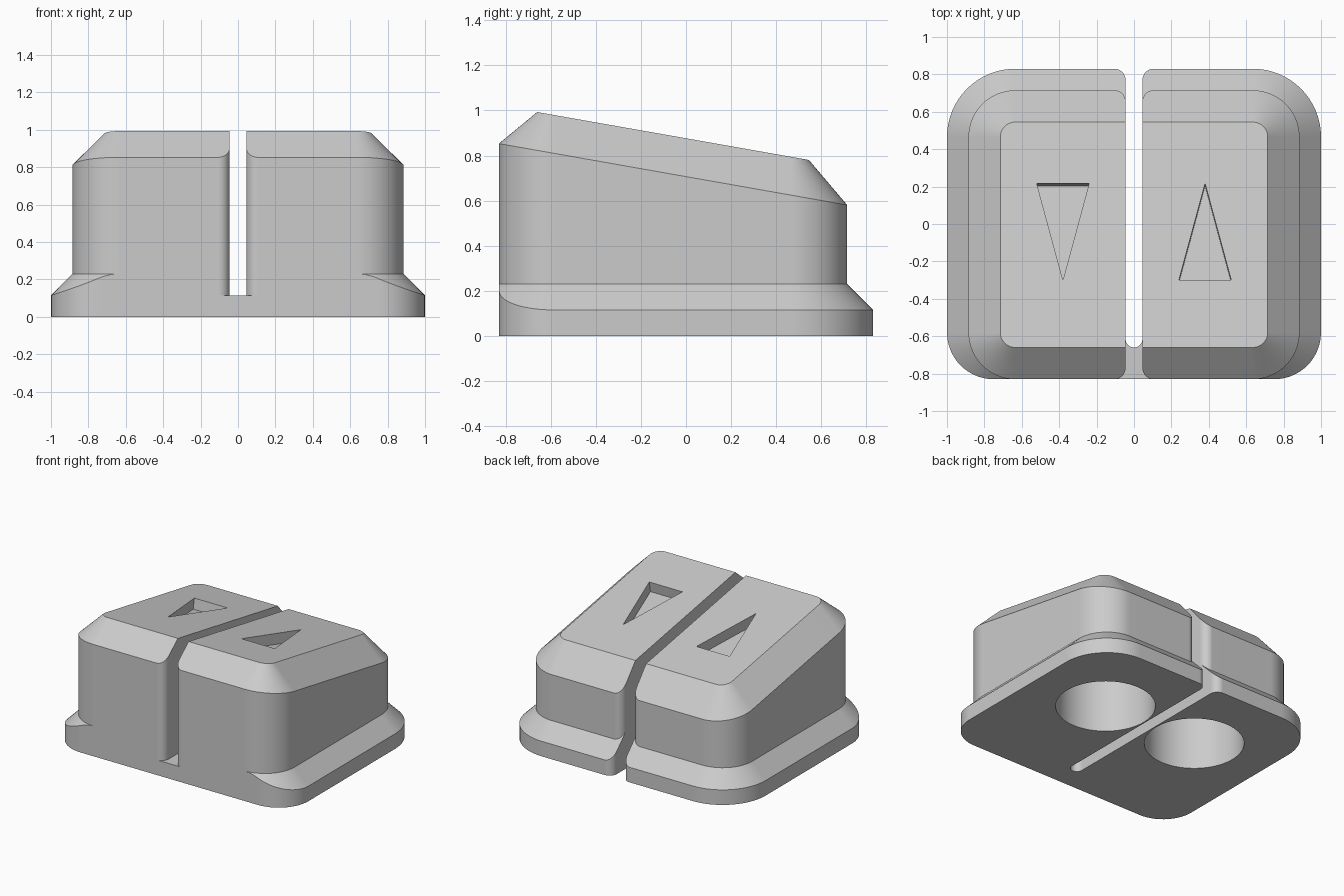
import bpy
import bmesh
from math import sin, cos, pi, radians, sqrt, tan
from mathutils import Vector

cube = bpy.data.objects.get("Cube")
if cube:
    bpy.data.objects.remove(cube, do_unlink=True)

grey = bpy.data.materials.new("light grey")
grey.use_nodes = True
grey.diffuse_color = (0.6, 0.6, 0.6, 1)
grey.node_tree.nodes["Principled BSDF"].inputs["Base Color"].default_value = (0.6, 0.6, 0.6, 1)

# Main dimensions
FRONT, BACK, RIM = -0.83, 0.715, 0.115
GAP, FILLET = 0.045, 0.06
CORNER_X, CORNER_FRONT, CORNER_BACK = 0.635, -0.58, 0.465
WALL_R, BEVEL = 0.25, 0.17
FLANGE_TOP = 0.23
TILT = radians(10)
STEPS = 16


def roof(y):
    """Height of the sloping top face."""
    return 0.993 - tan(TILT) * (y + 0.66)


def arc(cx, cy, r, start, end, steps=STEPS):
    for i in range(steps + 1):
        a = radians(start + (end - start) * i / steps)
        yield cx + r * cos(a), cy + r * sin(a)


def make_object(name, rings):
    """Skin a stack of closed rings and cap both ends."""
    bm = bmesh.new()
    loops = [[bm.verts.new(p) for p in ring] for ring in rings]
    n = len(loops[0])
    for low, high in zip(loops, loops[1:]):
        for i in range(n):
            j = (i + 1) % n
            bm.faces.new((low[i], low[j], high[j], high[i]))
    bm.faces.new(loops[0])
    bm.faces.new(loops[-1])
    bmesh.ops.remove_doubles(bm, verts=bm.verts, dist=0.0002)
    bmesh.ops.recalc_face_normals(bm, faces=bm.faces)
    mesh = bpy.data.meshes.new(name)
    bm.to_mesh(mesh)
    bm.free()
    mesh.materials.append(grey)
    obj = bpy.data.objects.new(name, mesh)
    bpy.context.collection.objects.link(obj)
    return obj


def prism(name, points, z0, z1):
    return make_object(name, [[(x, y, z) for x, y in points] for z in (z0, z1)])


def select(obj):
    bpy.ops.object.select_all(action="DESELECT")
    obj.select_set(True)
    bpy.context.view_layer.objects.active = obj


def cut(obj, cutter):
    mod = obj.modifiers.new("cut", "BOOLEAN")
    mod.operation = "DIFFERENCE"
    mod.solver = "EXACT"
    mod.object = cutter
    select(obj)
    bpy.ops.object.modifier_apply(modifier=mod.name)
    bpy.data.objects.remove(cutter, do_unlink=True)


def finish(obj):
    select(obj)
    bpy.ops.object.shade_smooth_by_angle(angle=radians(25))
    mod = obj.modifiers.new("even shading", "WEIGHTED_NORMAL")
    mod.keep_sharp = True


def half_rings():
    """Rings of one half, from the foot up to the sloping top."""
    foot, rim, wall, shoulder, top = [], [], [], [], []

    def add(w, b, t, rim_z, wall_z, inset=0):
        foot.append((*b, 0))
        rim.append((*b, rim_z))
        wall.append((*w, wall_z))
        shoulder.append((*w, roof(w[1]) - BEVEL + inset))
        top.append((*t, roof(t[1])))

    # Front edge of the gap
    for x, y in arc(GAP + FILLET, FRONT + FILLET, FILLET, 180, 270, 8):
        add((x, y), (x, y), (x, FRONT + BEVEL), FLANGE_TOP, FLANGE_TOP, y - FRONT)
    # Front corner, where the flange is trimmed flush with the front
    for i in range(STEPS + 1):
        a = -pi / 2 + pi / 2 * i / STEPS
        c, s = cos(a), sin(a)
        reach = WALL_R / max(-s, 0.001)
        if reach * c > RIM:
            reach = RIM * c + sqrt(WALL_R ** 2 - (RIM * s) ** 2)
        w, b, t = [(CORNER_X + r * c, CORNER_FRONT + r * s)
                   for r in (WALL_R, reach, WALL_R - BEVEL)]
        add(w, b, t, FLANGE_TOP - (reach - WALL_R), FLANGE_TOP)
    # Back corner
    corner = [arc(CORNER_X, CORNER_BACK, r, 0, 90)
              for r in (WALL_R, WALL_R + RIM, WALL_R - BEVEL)]
    for w, b, t in zip(*corner):
        add(w, b, t, FLANGE_TOP - RIM, FLANGE_TOP)
    # Back edge of the gap
    for x, y in arc(GAP + FILLET, BACK - FILLET, FILLET, 90, 180, 8):
        inset = BACK - y
        add((x, y), (x, y + RIM), (x, BACK - BEVEL),
            FLANGE_TOP - RIM + inset, FLANGE_TOP + inset, inset)
    return [foot, rim, wall, shoulder, top]


def arrow_cutter(points):
    """Triangular pocket cutter, square to the sloping top."""
    normal = Vector((0, sin(TILT), cos(TILT)))
    return make_object("arrow_cutter", [
        [Vector((x, y, roof(y))) + normal * h for x, y in points]
        for h in (-0.08, 0.1)])


# Two button halves with a round socket below and an arrow pocket above
UP, DOWN = 0.217, -0.3
for side, name in ((1, "left_button"), (-1, "right_button")):
    rings = [[(side * x, y, z) for x, y, z in ring] for ring in half_rings()]
    button = make_object(name, rings)
    socket = list(arc(side * 0.4, 0.17, 0.345, 0, 360, 64))[:-1]
    cut(button, prism("socket_cutter", socket, -0.1, 0.5))
    tip, flat = (UP, DOWN) if side > 0 else (DOWN, UP)
    cut(button, arrow_cutter([(side * 0.38, tip), (side * 0.24, flat), (side * 0.52, flat)]))
    finish(button)

# Low strip joining the halves at the front
edge = list(arc(GAP + FILLET, FRONT + FILLET, FILLET, 270, 180, 8))
notch = list(arc(0, -0.615, GAP, 360, 180))
strip = edge + notch + [(-x, y) for x, y in reversed(edge)]
finish(prism("front_bridge", strip, 0, RIM))
